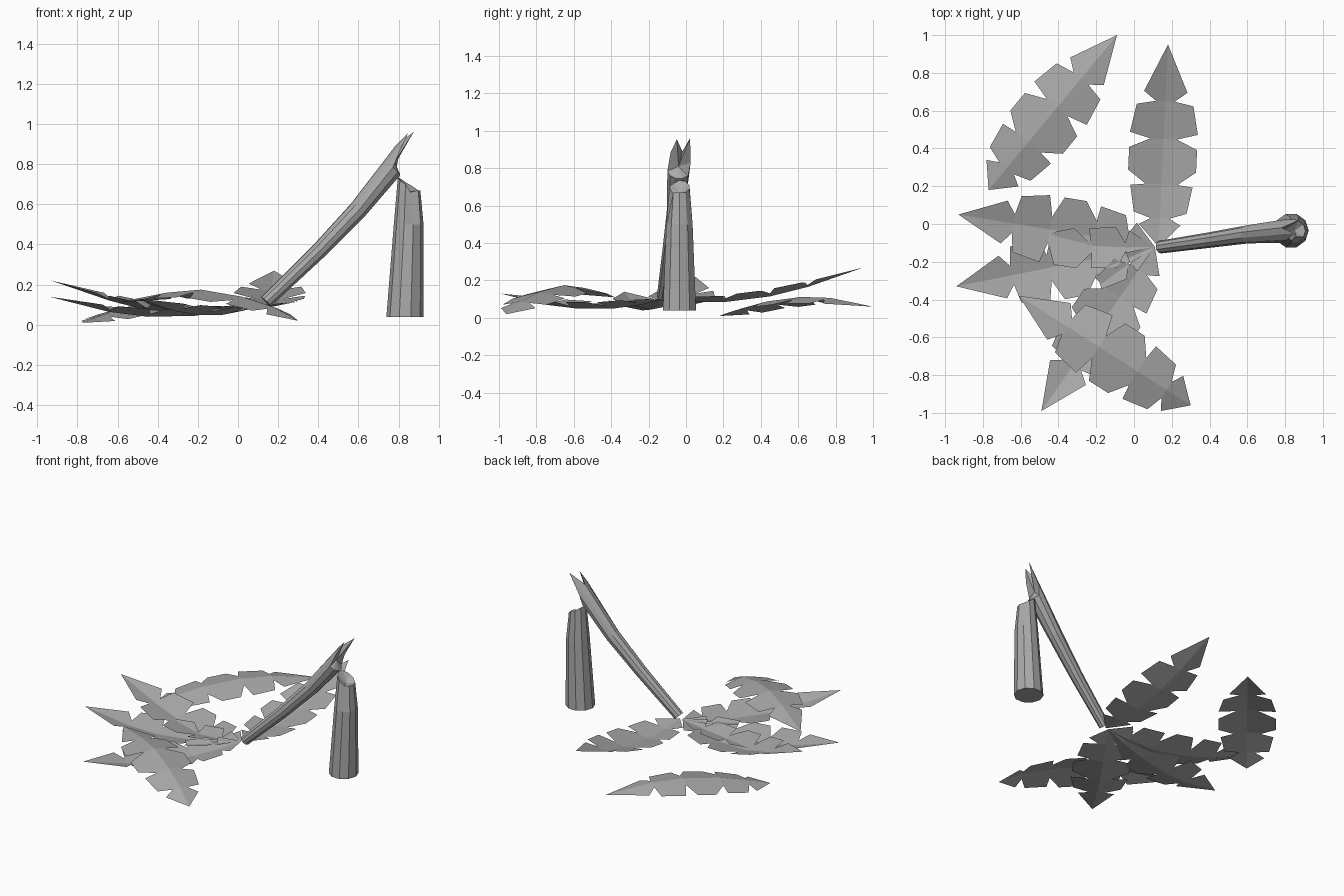
import bpy
from math import cos, sin, pi
from mathutils import Vector

cube = bpy.data.objects.get("Cube")
if cube:
    bpy.data.objects.remove(cube, do_unlink=True)


def material(name, value):
    mat = bpy.data.materials.new(name)
    mat.use_nodes = True
    color = (value, value, value, 1)
    mat.diffuse_color = color
    mat.node_tree.nodes["Principled BSDF"].inputs["Base Color"].default_value = color
    return mat


grey = material("plain_grey", 0.4)


def make(name, verts, faces):
    mesh = bpy.data.meshes.new(name)
    mesh.from_pydata(verts, [], faces)
    mesh.materials.append(grey)
    obj = bpy.data.objects.new(name, mesh)
    bpy.context.collection.objects.link(obj)
    return obj


# Frond outline: notches along the rib, and the outer corners of each leaflet
LENGTH = 1.07
NOTCHES = [(0, 0), (0.15, 0.05), (0.33, 0.085), (0.57, 0.07), (0.77, 0.05), (LENGTH, 0)]
CORNERS = [[(0.116, 0.11)], [(0.18, 0.14), (0.32, 0.165)], [(0.4, 0.18), (0.52, 0.18)],
           [(0.6, 0.18), (0.75, 0.15)], [(0.82, 0.115)]]


def frond(name, base, tip, heights, fold):
    base, tip = Vector(base), Vector(tip)
    along = tip - base
    side = Vector((-along.y, along.x)).normalized()
    stations = [n[0] for n in NOTCHES]

    def point(t, w):
        i = max(k for k in range(len(stations) - 1) if stations[k] <= t)
        f = (t - stations[i]) / (stations[i + 1] - stations[i])
        z = heights[i] + (heights[i + 1] - heights[i]) * f + fold * abs(w)
        p = base + along * (t / LENGTH) + side * w
        return (p.x, p.y, max(z, 0))

    verts = [point(t, 0) for t in stations]
    faces = []
    for sign in (1, -1):
        for i, corners in enumerate(CORNERS):
            outline = [NOTCHES[i]] + corners + [NOTCHES[i + 1]]
            outline = [c for c in outline if c[1] > 0]
            start = len(verts)
            verts += [point(t, sign * w) for t, w in outline]
            face = [i] + list(range(start, len(verts))) + [i + 1]
            # keep the upper side outward
            faces.append(face[::-1] if sign > 0 else face)
    return make(name, verts, faces)


# Fronds still attached to the crown, cupped upward
crown = (0.11, -0.12)
frond("back_frond", (0.13, -0.12), (0.18, 0.95), [0.1, 0.085, 0.085, 0.115, 0.165, 0.27], 0.2)
frond("upper_side_frond", crown, (-0.93, 0.05), [0.1, 0.07, 0.05, 0.07, 0.12, 0.22], 0.2)
frond("lower_side_frond", crown, (-0.94, -0.33), [0.1, 0.07, 0.045, 0.04, 0.065, 0.14], 0.2)
frond("front_frond", crown, (-0.49, -0.99), [0.1, 0.07, 0.05, 0.05, 0.07, 0.13], 0.2)
# Loose fronds lying upside down
frond("loose_back_frond", (-0.77, 0.18), (-0.09, 1.0), [0.01, 0.05, 0.088, 0.112, 0.107, 0.06], -0.2)
frond("loose_front_frond", (0.3, -0.96), (-0.61, -0.38), [0.02, 0.09, 0.14, 0.175, 0.16, 0.11], -0.2)

SIDES = 10


def log(name, rings, across, up, splinters, core):
    """Loft rings of (centre, radius); splinters move the last ring's points."""
    verts = []
    for centre, radius in rings:
        for k in range(SIDES):
            a = 2 * pi * k / SIDES
            verts.append(Vector(centre) + radius * (cos(a) * across + sin(a) * up))
    last = len(verts) - SIDES
    for k, offset in splinters.items():
        verts[last + k] += Vector(offset)
    verts.append(Vector(core))
    faces = [list(range(SIDES))[::-1]]
    for r in range(len(rings) - 1):
        for k in range(SIDES):
            n = (k + 1) % SIDES
            a, b = r * SIDES, (r + 1) * SIDES
            faces.append([a + k, a + n, b + n, b + k])
    for k in range(SIDES):
        faces.append([last + k, last + (k + 1) % SIDES, len(verts) - 1])
    return make(name, verts, faces)


# Standing stump with a ragged break
log("stump",
    [((0.832, -0.035, 0.04), 0.093), ((0.85, -0.035, 0.5), 0.074), ((0.852, -0.035, 0.67), 0.056)],
    Vector((1, 0, 0)), Vector((0, 1, 0)),
    {2: (0, 0, 0.02), 3: (0, 0, 0.04), 4: (0, 0, 0.06), 5: (0, 0, 0.065), 6: (0, 0, 0.05),
     7: (0, 0, 0.03), 8: (-0.01, 0.02, -0.01)},
    (0.85, -0.035, 0.665))

# Fallen trunk leaning on the stump, splintered at its upper end
axis = Vector((0.68, 0.08, 0.73)).normalized()
across = axis.cross(Vector((0, 0, 1))).normalized()
up = across.cross(axis)
log("fallen_trunk",
    [((0.14, -0.122, 0.115), 0.034), ((0.4, -0.085, 0.365), 0.041),
     ((0.6, -0.055, 0.575), 0.048), ((0.765, -0.04, 0.785), 0.06)],
    across, up,
    {1: axis * 0.1, 2: axis * 0.18, 3: axis * 0.09, 4: axis * 0.21, 5: axis * 0.06},
    Vector((0.78, -0.04, 0.81)))
